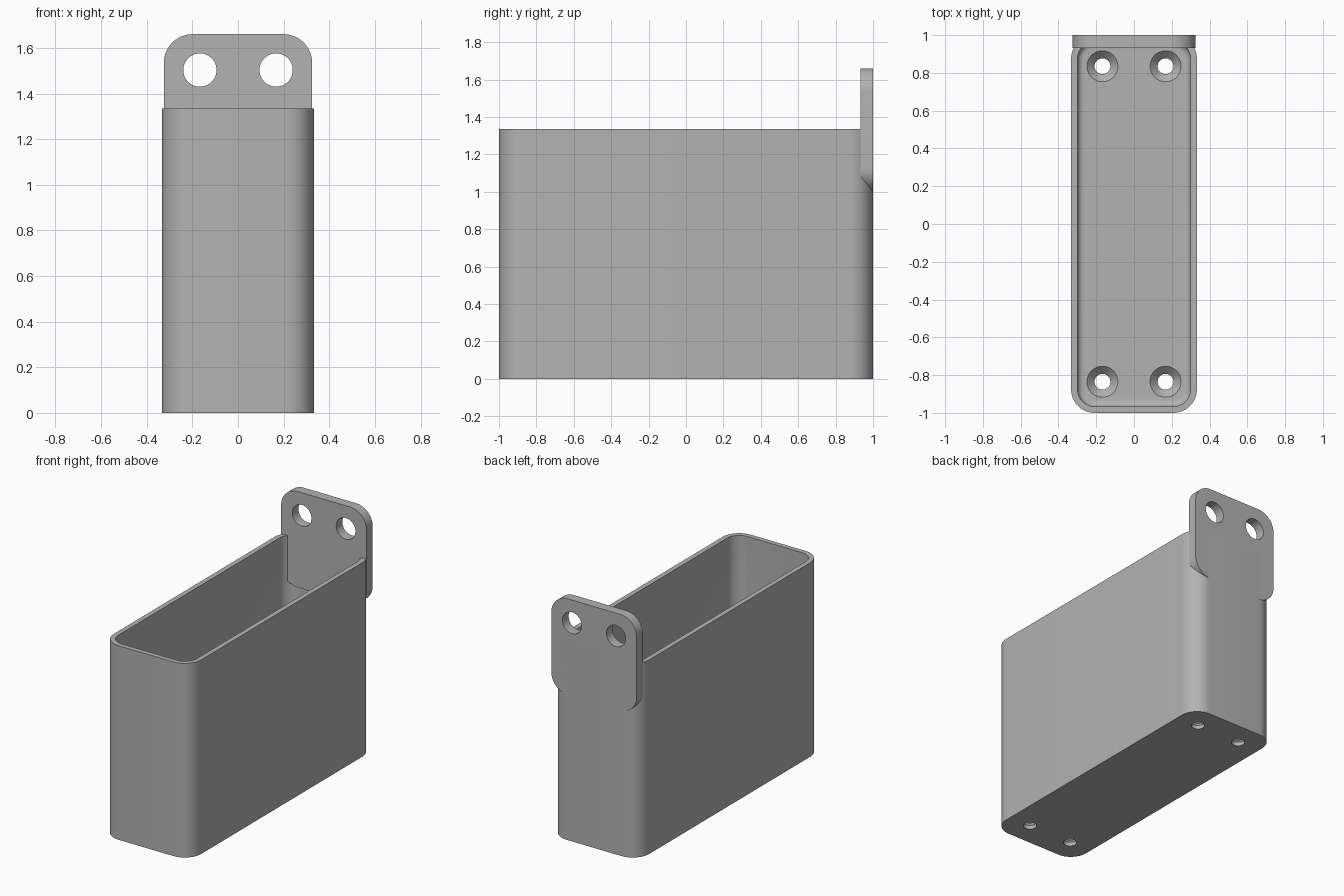
import bpy, bmesh
from math import sin, cos, pi
from mathutils import Matrix

if "Cube" in bpy.data.objects:
    bpy.data.objects.remove(bpy.data.objects["Cube"])

HALF_W, HALF_D, HEIGHT = 0.333, 1.0, 1.335
RADIUS, WALL, FLOOR, FILLET = 0.125, 0.034, 0.067, 0.034
HOLE_X = 0.167

grey = bpy.data.materials.new("plain grey")
grey.use_nodes = True
colour = (0.45, 0.45, 0.45, 1)
grey.diffuse_color = colour
grey.node_tree.nodes["Principled BSDF"].inputs["Base Color"].default_value = colour


def rounded_rect(hw, hd, r, steps=12):
    """Outline of a rectangle with rounded corners."""
    points = []
    for i, (sx, sy) in enumerate([(1, 1), (-1, 1), (-1, -1), (1, -1)]):
        for k in range(steps + 1):
            a = (i + k / steps) * pi / 2
            points.append((sx * (hw - r) + r * cos(a), sy * (hd - r) + r * sin(a)))
    return points


def circle(r, n=48):
    return [(r * cos(2 * pi * k / n), r * sin(2 * pi * k / n)) for k in range(n)]


def loft(name, layers, matrix=Matrix()):
    """Closed solid through stacked (outline, height) layers."""
    bm = bmesh.new()
    rings = [[bm.verts.new((x, y, z)) for x, y in outline] for outline, z in layers]
    n = len(rings[0])
    for low, high in zip(rings, rings[1:]):
        for i in range(n):
            j = (i + 1) % n
            bm.faces.new((low[i], low[j], high[j], high[i]))
    bm.faces.new(rings[0][::-1])
    bm.faces.new(rings[-1])
    bm.transform(matrix)
    bmesh.ops.recalc_face_normals(bm, faces=bm.faces)
    mesh = bpy.data.meshes.new(name)
    bm.to_mesh(mesh)
    bm.free()
    mesh.materials.append(grey)
    obj = bpy.data.objects.new(name, mesh)
    bpy.context.collection.objects.link(obj)
    return obj


def cut(target, cutters):
    """Subtract the cutters, then remove them."""
    bpy.context.view_layer.objects.active = target
    for cutter in cutters:
        cutter.hide_render = True
        mod = target.modifiers.new("cut", 'BOOLEAN')
        mod.operation, mod.solver, mod.object = 'DIFFERENCE', 'EXACT', cutter
        bpy.ops.object.modifier_apply(modifier=mod.name)
        bpy.data.objects.remove(cutter)


# Box body with a hollow whose floor edge is filleted
outer = rounded_rect(HALF_W, HALF_D, RADIUS)
body = loft("box_body", [(outer, 0), (outer, HEIGHT)])
layers = []
for k in range(7):
    a = k / 6 * pi / 2
    inset = WALL + FILLET * (1 - sin(a))
    layers.append((rounded_rect(HALF_W - inset, HALF_D - inset, RADIUS - inset),
                   FLOOR + FILLET * (1 - cos(a))))
layers.append((layers[-1][0], HEIGHT + 0.1))
cutters = [loft("hollow_cutter", layers)]

# Countersunk screw holes in the floor
for sx in (-1, 1):
    for sy in (-1, 1):
        cutters.append(loft("screw_cutter", [
            (circle(0.042), -0.05), (circle(0.042), FLOOR - 0.04),
            (circle(0.082), FLOOR), (circle(0.082), FLOOR + 0.03)],
            Matrix.Translation((sx * HOLE_X, sy * 0.835, 0))))
cut(body, cutters)

# Upright mounting plate at the back with two round holes
PLATE_LOW, PLATE_TOP, PLATE_T = 1.0, 1.66, 0.067
stand = Matrix.Rotation(pi / 2, 4, 'X')
plate_outline = rounded_rect(0.325, (PLATE_TOP - PLATE_LOW) / 2, RADIUS)
plate = loft("mounting_plate", [(plate_outline, 0), (plate_outline, PLATE_T)],
             Matrix.Translation((0, HALF_D, (PLATE_TOP + PLATE_LOW) / 2)) @ stand)
cut(plate, [loft("plate_hole_cutter", [(circle(0.073), -0.1), (circle(0.073), 0.2)],
                 Matrix.Translation((sx * HOLE_X, HALF_D, 1.503)) @ stand)
            for sx in (-1, 1)])

# Smooth rounded corners, crisp edges
bpy.ops.object.select_all(action='DESELECT')
for obj in (body, plate):
    obj.select_set(True)
bpy.context.view_layer.objects.active = body
bpy.ops.object.shade_smooth_by_angle(angle=pi / 6)
